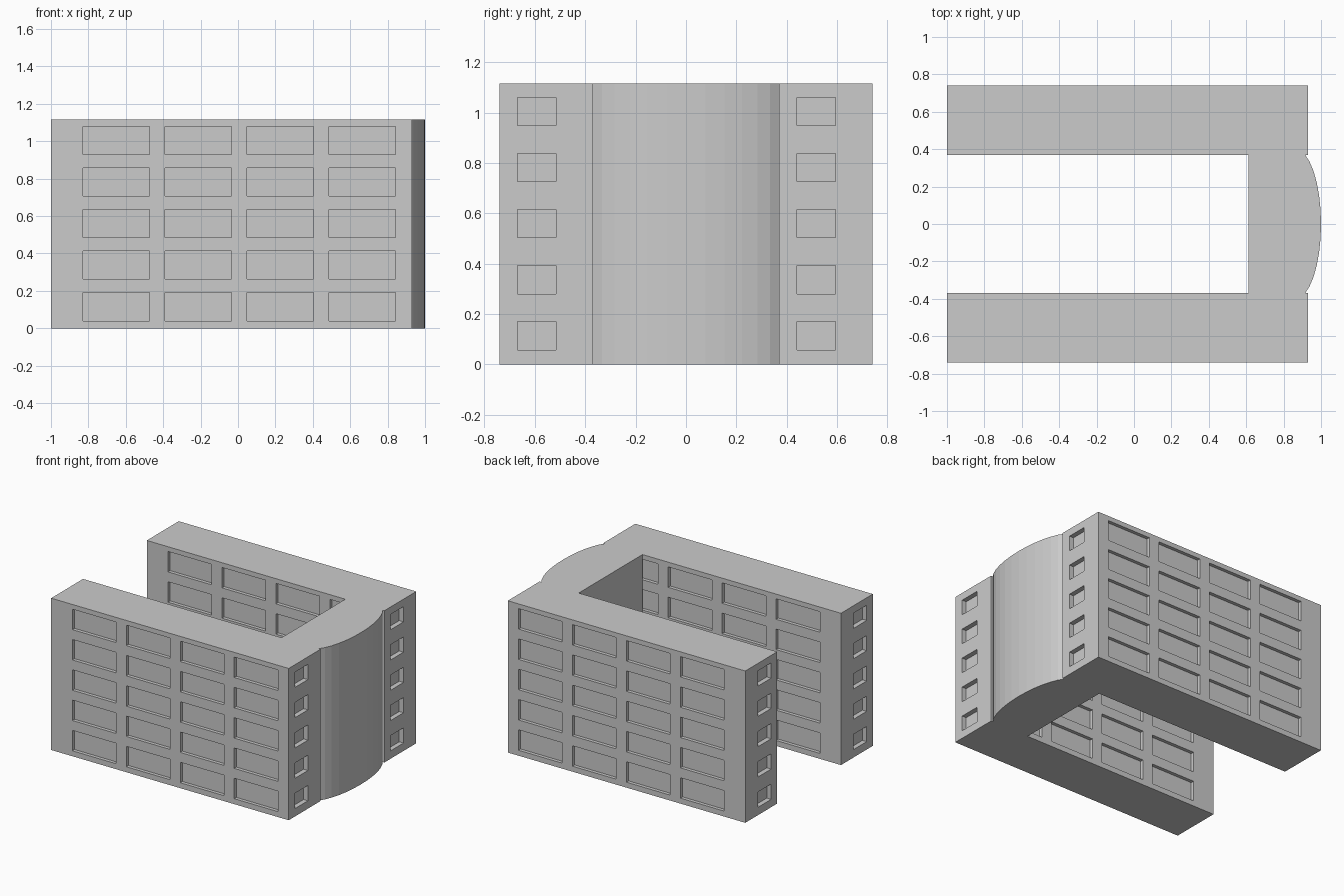
import bpy, bmesh, math
from mathutils import Matrix, Vector

if "Cube" in bpy.data.objects:
    bpy.data.objects.remove(bpy.data.objects["Cube"])

HEIGHT = 1.115
X0, X1 = -1.0, 0.93            # wing ends
Y_IN, Y_OUT = 0.37, 0.74       # wing inner and outer walls
FLOORS = 5

concrete = bpy.data.materials.new("light grey")
concrete.diffuse_color = (0.6, 0.6, 0.6, 1)
concrete.use_nodes = True
concrete.node_tree.nodes["Principled BSDF"].inputs["Base Color"].default_value = concrete.diffuse_color


def add_box(bm, lo, hi):
    lo, hi = Vector(lo), Vector(hi)
    m = Matrix.Translation((lo + hi) / 2) @ Matrix.Diagonal((*(hi - lo), 1))
    bmesh.ops.create_cube(bm, size=1, matrix=m)


def make_object(name, bm):
    bmesh.ops.recalc_face_normals(bm, faces=bm.faces)
    mesh = bpy.data.meshes.new(name)
    bm.to_mesh(mesh)
    bm.free()
    mesh.materials.append(concrete)
    obj = bpy.data.objects.new(name, mesh)
    bpy.context.collection.objects.link(obj)
    return obj


def make_wing(name, y0, y1):
    bm = bmesh.new()
    add_box(bm, (X0, y0, 0), (X1, y1, HEIGHT))
    wing = make_object(name, bm)

    # recessed windows on both long walls and both ends
    cut = bmesh.new()
    side_depth, end_depth, out = 0.025, 0.035, 0.05
    for floor in range(FLOORS):
        z = 0.04 + 0.2225 * floor
        for col in range(4):
            x = -0.828 + 0.4385 * col
            for a, b in ((y0 - out, y0 + side_depth), (y1 - side_depth, y1 + out)):
                add_box(cut, (x, a, z), (x + 0.355, b, z + 0.15))
        yw, zw = y0 + 0.071, 0.058 + 0.2225 * floor
        for a, b in ((X0 - out, X0 + end_depth), (X1 - end_depth, X1 + out)):
            add_box(cut, (a, yw, zw), (b, yw + 0.152, zw + 0.112))
    cutter = make_object("window_cutter", cut)
    cutter.hide_render = True

    mod = wing.modifiers.new("windows", 'BOOLEAN')
    mod.operation, mod.solver, mod.object = 'DIFFERENCE', 'EXACT', cutter
    bpy.context.view_layer.objects.active = wing
    bpy.ops.object.modifier_apply(modifier=mod.name)
    bpy.data.objects.remove(cutter)


make_wing("front_wing", -Y_OUT, -Y_IN)
make_wing("back_wing", Y_IN, Y_OUT)

# connecting block with a bowed outer wall
bm = bmesh.new()
outline = [(0.613, Y_IN), (0.613, -Y_IN)]
steps, limit = 12, math.asin(Y_IN / 0.4)
for i in range(steps + 1):
    t = limit * (2 * i / steps - 1)
    outline.append((0.863 + 0.137 * math.cos(t), 0.4 * math.sin(t)))
base = bm.faces.new([bm.verts.new((x, y, 0)) for x, y in outline])
top = bmesh.ops.extrude_face_region(bm, geom=[base])["geom"]
bmesh.ops.translate(bm, vec=(0, 0, HEIGHT),
                    verts=[v for v in top if isinstance(v, bmesh.types.BMVert)])
make_object("curved_connector", bm)
